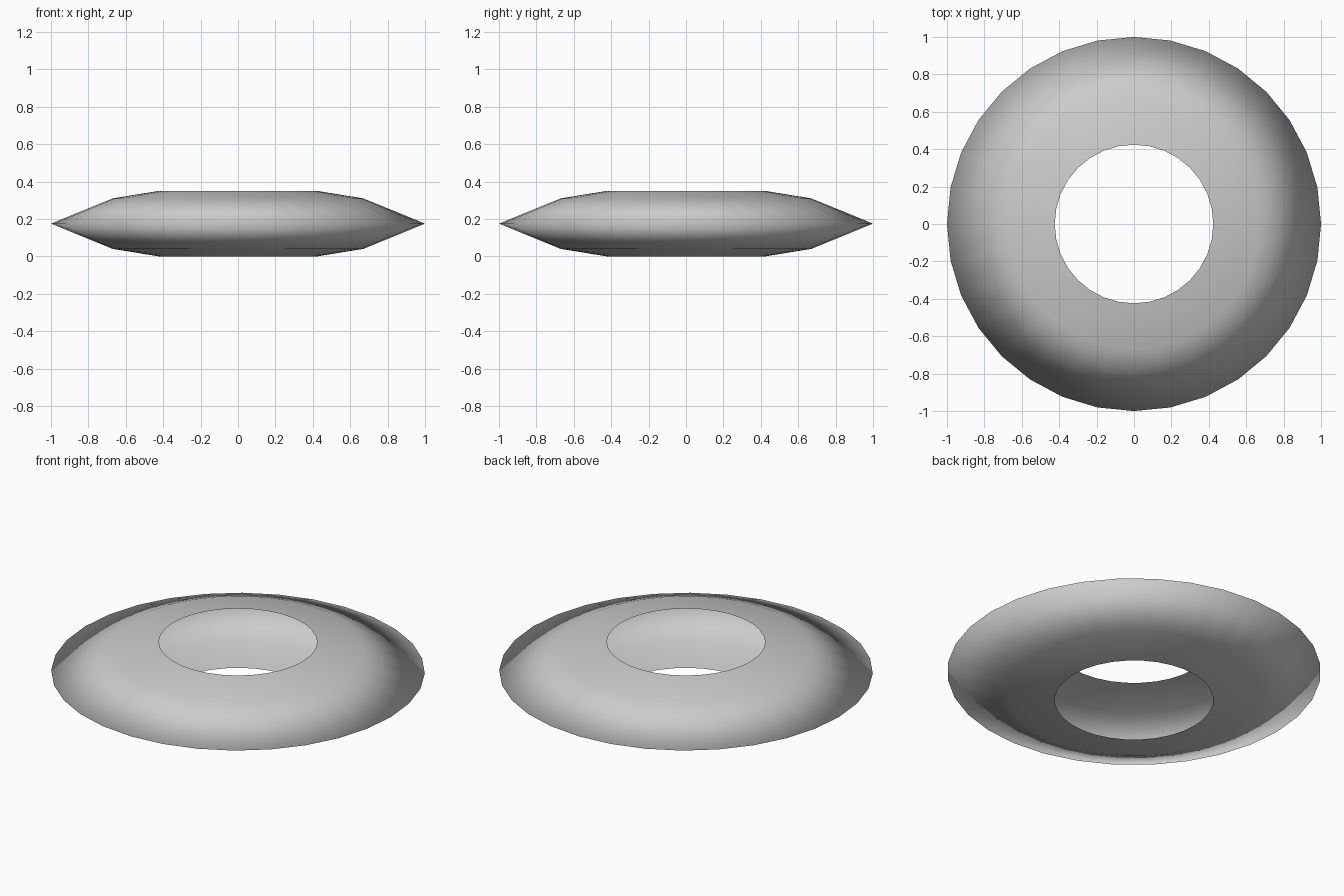
import bpy, bmesh
from math import sin, cos, tau

if "Cube" in bpy.data.objects:
    bpy.data.objects.remove(bpy.data.objects["Cube"])

SEGMENTS = 32
# Open half-section (radius, height): top hole edge, shoulder, outer rim, shoulder, bottom hole edge
PROFILE = [(0.424, 0.35), (0.67, 0.31), (1.0, 0.175), (0.67, 0.04), (0.424, 0.0)]


def lathe(name, profile, segments):
    """Spin an open profile around z into a smooth thin shell."""
    bm = bmesh.new()
    rings = [[bm.verts.new((r * cos(tau * i / segments), r * sin(tau * i / segments), z))
              for i in range(segments)] for r, z in profile]
    for upper, lower in zip(rings, rings[1:]):
        for i in range(segments):
            j = (i + 1) % segments
            face = bm.faces.new((upper[i], lower[i], lower[j], upper[j]))
            face.smooth = True
    mesh = bpy.data.meshes.new(name)
    bm.to_mesh(mesh)
    bm.free()
    obj = bpy.data.objects.new(name, mesh)
    bpy.context.collection.objects.link(obj)
    return obj


# Hollow lens-shaped ring, open at the central holes
lathe("ring_shell", PROFILE, SEGMENTS)
